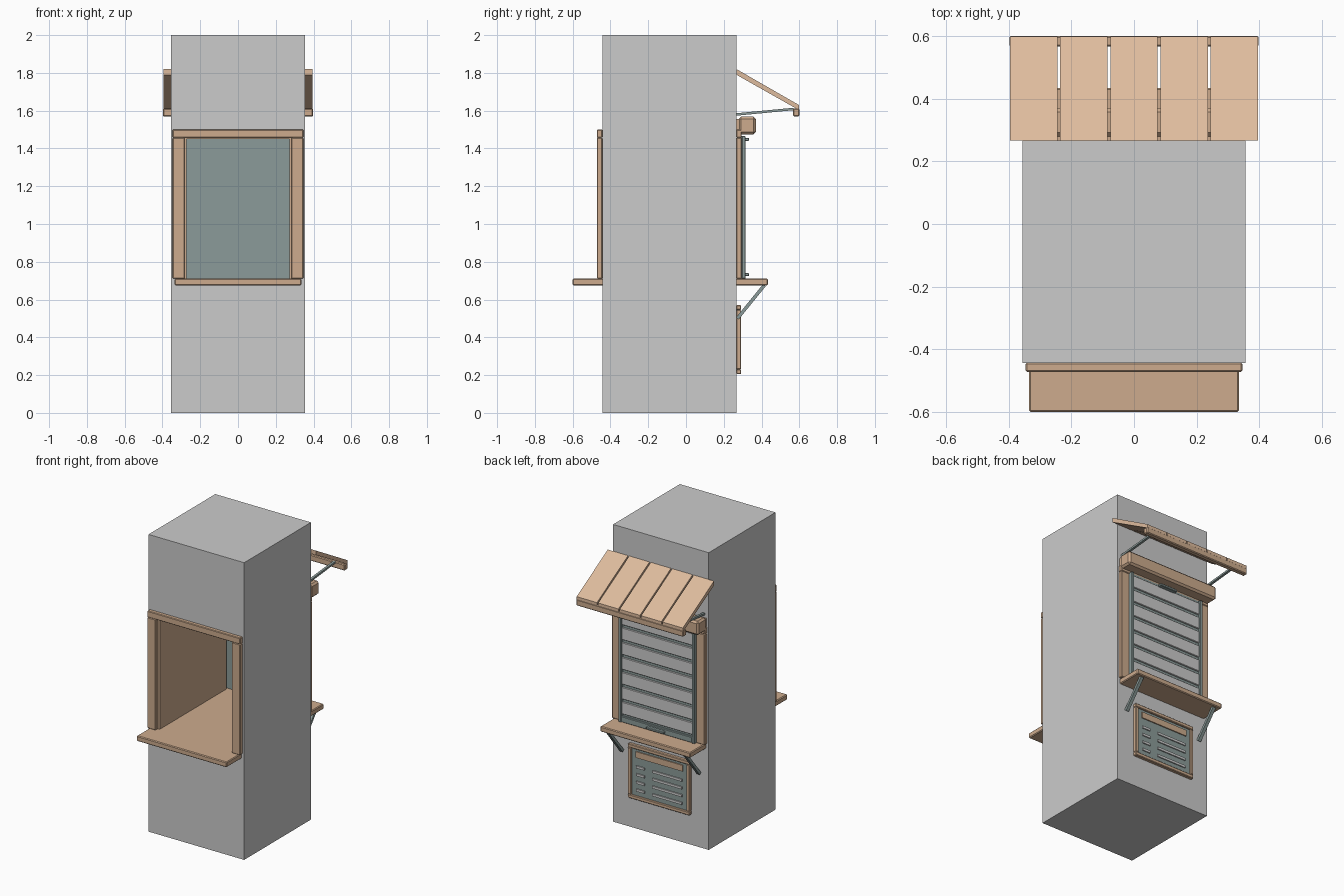
import bpy
import math
from mathutils import Vector

old = bpy.data.objects.get("Cube")
if old:
    bpy.data.objects.remove(old, do_unlink=True)


def material(name, rgb):
    m = bpy.data.materials.new(name)
    m.use_nodes = True
    m.diffuse_color = (*rgb, 1)
    m.node_tree.nodes["Principled BSDF"].inputs["Base Color"].default_value = (*rgb, 1)
    return m


GREY = material("grey wall", (0.6, 0.6, 0.6))
WOOD = material("wood", (0.61, 0.41, 0.27))
LIGHT = material("light wood", (0.73, 0.5, 0.34))
STEEL = material("blue grey metal", (0.26, 0.33, 0.32))


def prism(name, profile, x0, x1, mat, bevel=0.0):
    """Extrude a (y, z) outline along x."""
    n = len(profile)
    verts = [(x, y, z) for x in (x0, x1) for y, z in profile]
    faces = [list(range(n))[::-1], list(range(n, 2 * n))]
    faces += [(i, (i + 1) % n, n + (i + 1) % n, n + i) for i in range(n)]
    me = bpy.data.meshes.new(name)
    me.from_pydata(verts, [], faces)
    me.materials.append(mat)
    ob = bpy.data.objects.new(name, me)
    bpy.context.collection.objects.link(ob)
    if bevel:
        b = ob.modifiers.new("Bevel", 'BEVEL')
        b.width = bevel
        b.segments = 1
    return ob


def box(name, x, y, z, mat, bevel=0.0):
    (y0, y1), (z0, z1) = y, z
    return prism(name, [(y0, z0), (y1, z0), (y1, z1), (y0, z1)], x[0], x[1], mat, bevel)


def bar(name, x, a, b, width, thick, mat):
    """Straight flat bar between two (y, z) points."""
    a, b = Vector(a), Vector(b)
    d = (b - a).normalized()
    n = Vector((-d.y, d.x)) * thick / 2
    return prism(name, [a - n, b - n, b + n, a + n], x - width / 2, x + width / 2, mat)


FRONT, BACK = -0.443, 0.267
SIDES = (("left", 1), ("right", -1))


def span(s, a, b):
    return tuple(sorted((s * a, s * b)))


# Main block with a serving tunnel cut through it
body = box("wall_block", (-0.356, 0.356), (FRONT, BACK), (0, 2), GREY)
cutter = box("tunnel_cutter", (-0.285, 0.285), (-1, 1), (0.69, 1.46), GREY)
cut = body.modifiers.new("Tunnel", 'BOOLEAN')
cut.operation = 'DIFFERENCE'
cut.object = cutter
cutter.hide_render = True
bpy.context.view_layer.objects.active = body
bpy.ops.object.modifier_apply(modifier="Tunnel")
bpy.data.objects.remove(cutter, do_unlink=True)

# Counter running through the wall
box("counter", (-0.335, 0.335), (-0.6, 0.434), (0.675, 0.711), WOOD, 0.005)

# Tunnel lining and frames on both wall faces
box("lining_top", (-0.285, 0.285), (FRONT, BACK), (1.45, 1.46), WOOD)
box("front_frame_top", (-0.346, 0.346), (-0.472, FRONT), (1.457, 1.5), WOOD, 0.004)
box("back_frame_top", (-0.346, 0.346), (BACK, 0.295), (1.457, 1.5), WOOD, 0.004)
for side, s in SIDES:
    box(f"lining_{side}", span(s, 0.272, 0.285), (FRONT, BACK), (0.70, 1.46), WOOD)
    box(f"front_frame_{side}", span(s, 0.282, 0.346), (-0.472, FRONT), (0.711, 1.457), WOOD, 0.004)
    box(f"back_frame_{side}", span(s, 0.282, 0.346), (BACK, 0.295), (0.711, 1.457), WOOD, 0.004)

# Roller shutter: backing, slats, rails, handles and housing
box("shutter_backing", (-0.282, 0.282), (0.28, 0.297), (0.711, 1.465), STEEL)
for i in range(7):
    z = 0.765 + 0.1 * i
    box(f"shutter_slat_{i + 1}", (-0.262, 0.262), (0.297, 0.308), (z, z + 0.082), GREY, 0.003)
for side, s in SIDES:
    box(f"shutter_rail_{side}", span(s, 0.262, 0.284), (0.295, 0.316), (0.711, 1.465), STEEL, 0.003)
box("shutter_bottom_rail", (-0.262, 0.262), (0.297, 0.314), (0.713, 0.752), STEEL, 0.003)
for label, z in (("lower", 0.732), ("upper", 1.448)):
    box(f"{label}_handle", (-0.065, 0.065), (0.305, 0.334), (z - 0.008, z + 0.008), STEEL, 0.003)
box("shutter_housing", (-0.348, 0.348), (0.28, 0.37), (1.475, 1.568), WOOD, 0.012)
box("housing_mount", (-0.34, 0.34), (BACK, 0.285), (1.49, 1.555), WOOD)

# Sloping awning boards and their front rail
for i in range(5):
    x = (i - 2) * 0.16
    prism(f"awning_board_{i + 1}",
          [(BACK, 1.79), (0.598, 1.603), (0.598, 1.63), (BACK, 1.82)],
          x - 0.0755, x + 0.0755, LIGHT)
box("awning_front_rail", (-0.398, 0.398), (0.566, 0.6), (1.57, 1.612), WOOD, 0.005)

# Metal braces under awning and counter
for side, s in SIDES:
    bar(f"awning_brace_{side}", s * 0.32, (BACK, 1.58), (0.57, 1.609), 0.016, 0.013, STEEL)
    bar(f"counter_brace_{side}", s * 0.287, (0.272, 0.5), (0.415, 0.676), 0.022, 0.018, STEEL)

# Menu board below the counter
box("menu_panel", (-0.215, 0.215), (BACK, 0.281), (0.22, 0.55), STEEL)
for label, z in (("top", 0.545), ("bottom", 0.205)):
    box(f"menu_frame_{label}", (-0.23, 0.23), (BACK, 0.292), (z, z + 0.025), WOOD, 0.004)
for side, s in SIDES:
    box(f"menu_frame_{side}", span(s, 0.205, 0.23), (BACK, 0.292), (0.23, 0.545), WOOD, 0.004)
box("menu_title_strip", (-0.175, 0.175), (0.281, 0.288), (0.487, 0.528), WOOD)
for i in range(4):
    z = 0.425 - 0.052 * i
    box(f"menu_short_line_{i + 1}", (0.11, 0.17), (0.281, 0.288), (z - 0.008, z + 0.008), GREY)
    box(f"menu_long_line_{i + 1}", (-0.17, 0.05), (0.281, 0.288), (z - 0.008, z + 0.008), GREY)
